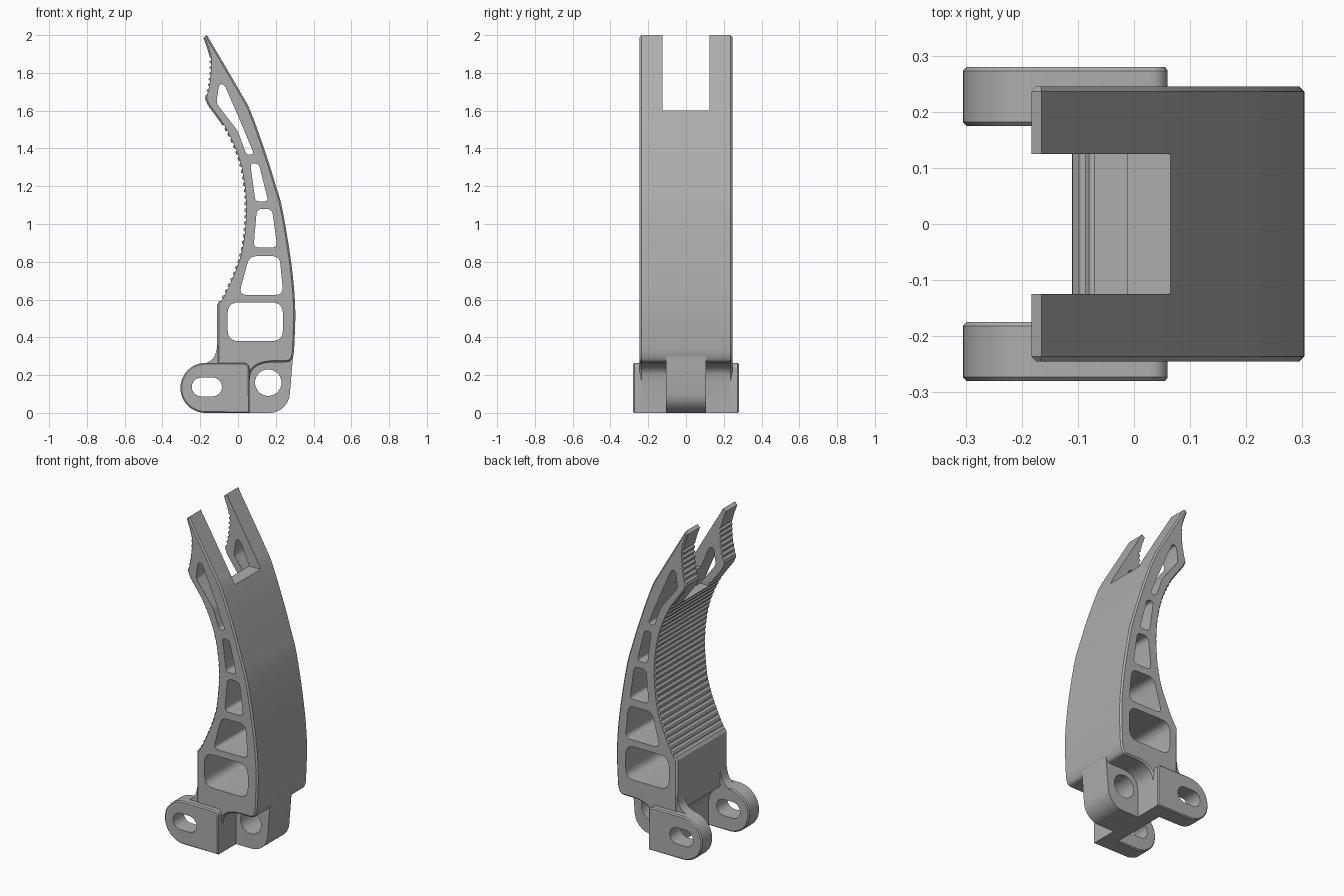
import bpy, bmesh, math
from mathutils import Vector

cube = bpy.data.objects.get("Cube")
if cube:
    bpy.data.objects.remove(cube, do_unlink=True)

grey = bpy.data.materials.new("plain grey")
grey.use_nodes = True
grey.diffuse_color = (0.42, 0.42, 0.42, 1)
grey.node_tree.nodes["Principled BSDF"].inputs["Base Color"].default_value = (0.42, 0.42, 0.42, 1)


def spline(pts, steps=6):
    """Smooth curve through the points (x, z)."""
    p = [Vector(q) for q in pts]
    p = [2 * p[0] - p[1]] + p + [2 * p[-1] - p[-2]]
    out = []
    for a, b, c, d in zip(p, p[1:], p[2:], p[3:]):
        for i in range(steps):
            t = i / steps
            out.append(0.5 * (2 * b + (c - a) * t + (2 * a - 5 * b + 4 * c - d) * t ** 2
                              + (3 * b - a - 3 * c + d) * t ** 3))
    return out + [p[-2]]


def rounded(pts, r, steps=5):
    """Polygon with rounded corners."""
    p = [Vector(q) for q in pts]
    out = []
    for i, b in enumerate(p):
        a, c = p[i - 1], p[(i + 1) % len(p)]
        s = b + (a - b).normalized() * min(r, (a - b).length * 0.45)
        e = b + (c - b).normalized() * min(r, (c - b).length * 0.45)
        for k in range(steps + 1):
            t = k / steps
            out.append(s * (1 - t) ** 2 + b * 2 * t * (1 - t) + e * t ** 2)
    return out


def arc(cx, cz, r, start, end, n=20):
    return [Vector((cx + r * math.cos(math.radians(start + (end - start) * i / n)),
                    cz + r * math.sin(math.radians(start + (end - start) * i / n))))
            for i in range(n + 1)]


def inset(pts, d):
    """Move a counter-clockwise outline inward."""
    out = []
    for i, b in enumerate(pts):
        u = (b - pts[i - 1]).normalized()
        v = (pts[(i + 1) % len(pts)] - b).normalized()
        n = Vector((-u.y - v.y, u.x + v.x)).normalized()
        out.append(b + n * d)
    return out


def prism(name, outlines, y0, y1, chamfer=0):
    """Extrude (x, z) outlines along y, with optional chamfered rims."""
    bm = bmesh.new()
    for pts in outlines:
        pts = [p for i, p in enumerate(pts) if (p - pts[i - 1]).length > 1e-4]
        n = len(pts)
        if sum(pts[i - 1].cross(pts[i]) for i in range(n)) < 0:
            pts.reverse()
        layers = [(pts, y0), (pts, y1)]
        if chamfer:
            small = inset(pts, chamfer)
            layers = [(small, y0), (pts, y0 + chamfer), (pts, y1 - chamfer), (small, y1)]
        rings = [[bm.verts.new((p.x, y, p.y)) for p in ps] for ps, y in layers]
        for lo, hi in zip(rings, rings[1:]):
            for i in range(n):
                bm.faces.new((lo[i - 1], lo[i], hi[i], hi[i - 1]))
        bm.faces.new(rings[0])
        bm.faces.new(rings[-1][::-1])
    bmesh.ops.recalc_face_normals(bm, faces=bm.faces)
    mesh = bpy.data.meshes.new(name)
    bm.to_mesh(mesh)
    bm.free()
    mesh.materials.append(grey)
    ob = bpy.data.objects.new(name, mesh)
    bpy.context.collection.objects.link(ob)
    return ob


def select(ob):
    bpy.ops.object.select_all(action="DESELECT")
    ob.select_set(True)
    bpy.context.view_layer.objects.active = ob


def cut(ob, cutter):
    mod = ob.modifiers.new("cut", "BOOLEAN")
    mod.operation, mod.solver, mod.object = "DIFFERENCE", "EXACT", cutter
    select(ob)
    bpy.ops.object.modifier_apply(modifier=mod.name)
    bpy.data.objects.remove(cutter, do_unlink=True)


# Curved finger body
back = spline([(-.165, 2), (-.085, 1.865), (.008, 1.706), (.065, 1.6), (.14, 1.394),
               (.195, 1.22), (.235, 1.077), (.283, .786), (.303, .55), (.297, .33)])
heel = spline([(.293, .305), (.28, .277), (.25, .268), (.17, .267), (.11, .253),
               (.072, .22), (.06, .17)], 4)
foot = [Vector((.06, 0)), Vector((-.03, 0))]
lug_space = arc(-.17, .135, .14, 0, 65, 10)
waist = [Vector((-.11, .275))]
grip = spline([(-.11, .575), (-.07, .643), (0, .81), (.03, .97), (.033, 1.156),
               (0, 1.34), (-.07, 1.5), (-.16, 1.63)])
claw = spline([(-.175, 1.665), (-.155, 1.765), (-.15, 1.87), (-.16, 1.92), (-.183, 1.985)])
body = prism("finger_body", [back + heel + foot + lug_space + waist + grip + claw],
             -.245, .245, .009)

# Lightening windows through the sides
windows = [
    ([(-.055, .585), (-.055, .38), (.238, .38), (.238, .585)], .06),
    ([(.06, .83), (.22, .83), (.24, .625), (.005, .625)], .04),
    ([(.1, 1.08), (.18, 1.08), (.208, .875), (.082, .875)], .03),
    ([(.065, 1.32), (.11, 1.32), (.16, 1.12), (.092, 1.12)], .02),
    ([(-.1, 1.74), (-.073, 1.74), (.01, 1.55), (.085, 1.37), (.045, 1.365), (0, 1.49),
      (-.115, 1.64)], .02)]
cut(body, prism("window_cutter", [rounded(p, r) for p, r in windows], -.5, .5))

# Fork slot between the two prongs
cut(body, prism("fork_cutter", [[Vector(p) for p in (
    (-.4, 1.5), (.01, 1.5), (-.017, 1.6), (.4, 1.6), (.4, 2.2), (-.4, 2.2))]], -.125, .125))


# Grip grooves spaced along the gripping edges
def grooves(path, pitch):
    out, travel = [], pitch
    for a, b in zip(path, path[1:]):
        length = (b - a).length
        while travel < length:
            c = a.lerp(b, travel / length)
            out.append(arc(c.x - .002, c.y, .011, 0, 330, 11))
            travel += pitch
        travel -= length
    return out


cut(body, prism("groove_cutter", grooves(grip[:-5], .034) + grooves(claw[:-9], .03), -.5, .5))

# Central hinge knuckle
knuckle = prism("hinge_knuckle", [[Vector((0, 0))] + arc(.165, .11, .11, -90, -5, 12)
                + [Vector((.291, .3)), Vector((.29, .36)), Vector((0, .36))]], -.105, .105)
cut(knuckle, prism("pin_cutter", [arc(.16, .16, .07, 0, 350, 35)], -.5, .5))
parts = [body, knuckle]

# Slotted mounting ears with blending fillets, one on each side
for side, name in ((1, "back"), (-1, "front")):
    y0, y1 = sorted((side * .175, side * .28))
    outline = ([Vector((.06, 0))] + arc(.03, .235, .03, 0, 90, 6)
               + arc(-.1725, .1325, .1325, 90, 270, 24))
    ear = prism(name + "_ear", [outline], y0, y1, .007)
    slot = arc(-.195, .137, .05, 90, 270, 12) + arc(-.135, .137, .05, -90, 90, 12)
    cut(ear, prism("slot_cutter", [slot], -.5, .5))
    y0, y1 = sorted((side * .175, side * .24))
    blend = spline([(-.18, .26), (-.15, .273), (-.122, .305), (-.108, .36)])
    fillet = prism(name + "_ear_fillet", [blend + [Vector((-.06, .36)), Vector((-.06, .25))]],
                   y0, y1)
    parts += [ear, fillet]

for ob in parts:
    select(ob)
    bpy.ops.object.shade_smooth_by_angle(angle=math.radians(25))
